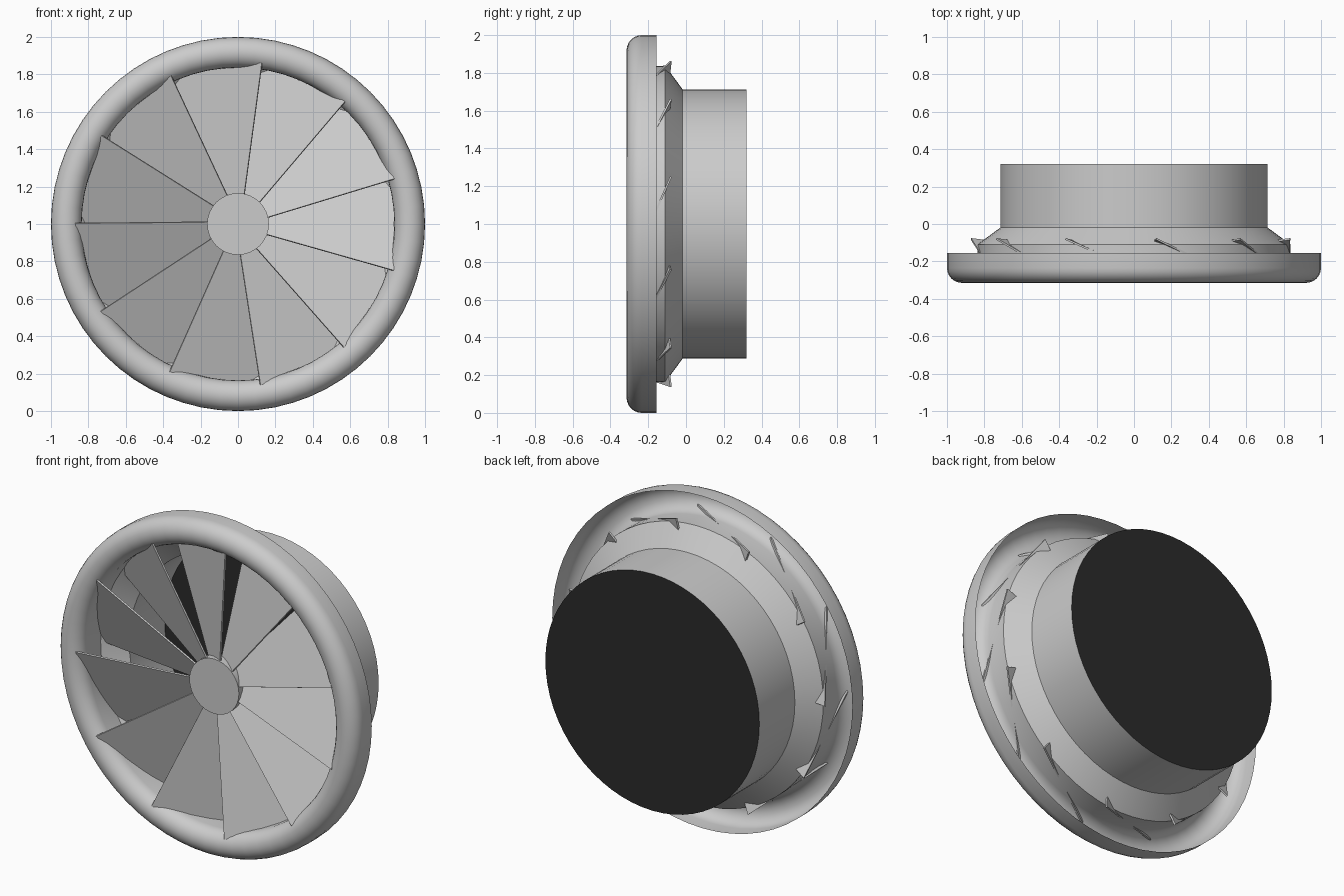
import bpy, math
from mathutils import Vector, Matrix

if "Cube" in bpy.data.objects:
    bpy.data.objects.remove(bpy.data.objects["Cube"])

CENTRE = Vector((0, 0, 1))
SEG = 64
BLADES = 11

def material(name, v):
    m = bpy.data.materials.new(name)
    m.diffuse_color = (v, v, v, 1)
    m.use_nodes = True
    m.node_tree.nodes["Principled BSDF"].inputs["Base Color"].default_value = m.diffuse_color
    return m

grey = material("light grey", 0.6)
black = material("near black", 0.023)

def make(name, verts, faces, mat, smooth=True):
    me = bpy.data.meshes.new(name)
    me.from_pydata([Vector(v) + CENTRE for v in verts], [], faces)
    me.materials.append(mat)
    ob = bpy.data.objects.new(name, me)
    bpy.context.collection.objects.link(ob)
    if smooth:
        bpy.ops.object.select_all(action='DESELECT')
        ob.select_set(True)
        bpy.context.view_layer.objects.active = ob
        bpy.ops.object.shade_smooth_by_angle(angle=math.radians(30))
    return ob

def ring(r, y, seg):
    return [(r * math.cos(2 * math.pi * i / seg), y,
             r * math.sin(2 * math.pi * i / seg)) for i in range(seg)]

def lathe(name, profile, mat, seg=SEG, caps=False):
    """Spin (radius, y) points around the y axis."""
    verts, faces = [], []
    for r, y in profile:
        verts += ring(r, y, seg)
    for k in range(len(profile) - 1):
        for i in range(seg):
            j = (i + 1) % seg
            a, b = k * seg, (k + 1) * seg
            faces.append((a + i, b + i, b + j, a + j))
    if caps:
        faces.append(tuple(range(seg)))
        n = (len(profile) - 1) * seg
        faces.append(tuple(n + i for i in reversed(range(seg))))
    return make(name, verts, faces, mat)

# Housing: rounded intake lip (open behind), throat, cone and rear barrel
lip = [(0.918 + 0.082 * math.cos(math.pi * i / 12),
        -0.235 - 0.08 * math.sin(math.pi * i / 12)) for i in range(13)]
# normals face outwards on the lip; the shell is single sided
lathe("housing", [(1.0, -0.155)] + lip +
      [(0.838, -0.11), (0.713, -0.018), (0.713, 0.32)], grey)

# Dark rear disc
make("rear_disc", ring(0.713, 0.32, SEG), [tuple(range(SEG))], black, False)

# Hub
lathe("hub", [(0.165, -0.227), (0.165, -0.15)], grey, 32, True)

# Fan blades: thin tilted trapezoids whose tips poke through the housing
SLOPE = 0.44
outline = [(0.15, -0.056), (0.835, -0.25), (0.835, 0.25), (0.15, 0.056)]
normal = Vector((0, -1, SLOPE)).normalized() * 0.005
mid = [Vector((r, -0.19 + SLOPE * t, t)) for r, t in outline]
box = [p + normal for p in mid] + [p - normal for p in mid]
quads = [(0, 1, 2, 3), (7, 6, 5, 4)] + \
        [(i, i + 4, (i + 1) % 4 + 4, (i + 1) % 4) for i in range(4)]
for k in range(BLADES):
    rot = Matrix.Rotation(2 * math.pi * k / BLADES, 3, 'Y')
    # mirrored spin direction is irrelevant: the full circle is covered
    make(f"blade_{k + 1}", [rot @ v for v in box], quads, grey, False)
